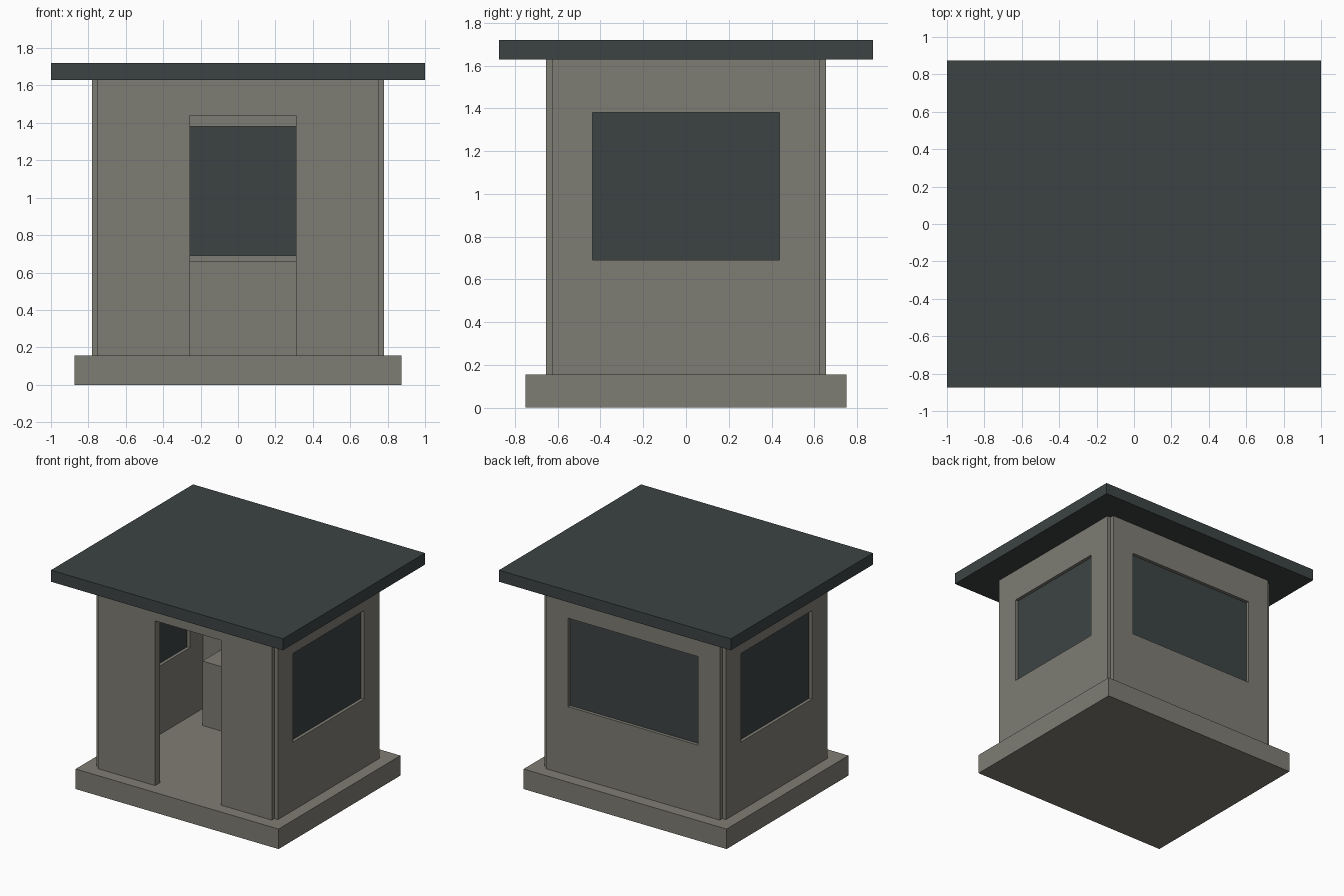
import bpy
import bmesh
from math import pi

cube = bpy.data.objects.get("Cube")
if cube:
    bpy.data.objects.remove(cube, do_unlink=True)

# Main dimensions
FLOOR, CEILING, ROOF_TOP = 0.156, 1.63, 1.72
WALL_X, WALL_Y = 0.75, 0.624          # wall centre lines
THICK = 0.062
SILL, HEAD = 0.69, 1.38               # window heights
GLASS_THICK = 0.012


def make_material(name, rgb):
    mat = bpy.data.materials.new(name)
    mat.use_nodes = True
    colour = (*rgb, 1)
    mat.diffuse_color = colour
    mat.node_tree.nodes["Principled BSDF"].inputs["Base Color"].default_value = colour
    return mat


concrete = make_material("warm grey concrete", (0.212, 0.205, 0.174))
slate = make_material("dark slate", (0.046, 0.057, 0.057))


def add_object(name, bm, mat, location=(0, 0, 0), turn=0):
    bmesh.ops.recalc_face_normals(bm, faces=bm.faces)
    mesh = bpy.data.meshes.new(name)
    bm.to_mesh(mesh)
    bm.free()
    mesh.materials.append(mat)
    obj = bpy.data.objects.new(name, mesh)
    obj.location = location
    obj.rotation_euler.z = turn
    bpy.context.collection.objects.link(obj)
    return obj


def box(name, mat, low, high, location=(0, 0, 0), turn=0):
    bm = bmesh.new()
    bmesh.ops.create_cube(bm, size=1)
    for v in bm.verts:
        v.co = [(a + b) / 2 + c * (b - a) for a, b, c in zip(low, high, v.co)]
    return add_object(name, bm, mat, location, turn)


def thicken(bm):
    """Extrude the flat faces through the wall thickness."""
    made = bmesh.ops.extrude_face_region(bm, geom=bm.faces[:])
    verts = [g for g in made["geom"] if isinstance(g, bmesh.types.BMVert)]
    bmesh.ops.translate(bm, verts=verts, vec=(0, THICK, 0))


def window_wall(name, half_wide, half_window, location, turn):
    """Wall with a framed opening and a recessed pane."""
    bm = bmesh.new()

    def loop(w, low, high):
        return [bm.verts.new((x, -THICK / 2, z))
                for x, z in ((-w, low), (w, low), (w, high), (-w, high))]

    outer = loop(half_wide, FLOOR, CEILING)
    inner = loop(half_window, SILL, HEAD)
    for i in range(4):
        j = (i + 1) % 4
        bm.faces.new((outer[i], outer[j], inner[j], inner[i]))
    thicken(bm)
    add_object(name + "_wall", bm, concrete, location, turn)
    g = GLASS_THICK / 2
    box(name + "_window", slate, (-half_window, -g, SILL), (half_window, g, HEAD),
        location, turn)


def door_wall(left, right, top):
    """Front wall with a doorway open to the floor."""
    bm = bmesh.new()
    outline = [(-WALL_X, FLOOR), (left, FLOOR), (left, top), (right, top),
               (right, FLOOR), (WALL_X, FLOOR), (WALL_X, CEILING), (-WALL_X, CEILING)]
    bm.faces.new([bm.verts.new((x, -THICK / 2, z)) for x, z in outline])
    thicken(bm)
    add_object("front_wall", bm, concrete, (0, -WALL_Y, 0))


# Base slab and overhanging flat roof
box("base_slab", concrete, (-0.875, -0.75, 0), (0.875, 0.75, FLOOR))
box("roof_slab", slate, (-1, -0.875, CEILING), (1, 0.875, ROOF_TOP))

# Walls, meeting on their centre lines so each corner has a small notch
door_wall(-0.256, 0.311, 1.44)
window_wall("back", WALL_X, 0.56, (0, WALL_Y, 0), pi)
window_wall("left", WALL_Y, 0.437, (WALL_X, 0, 0), pi / 2)
window_wall("right", WALL_Y, 0.437, (-WALL_X, 0, 0), -pi / 2)

# Counter inside, against the back wall
box("counter", concrete, (-0.56, 0.36, FLOOR), (0.56, WALL_Y - THICK / 2, 0.658))
